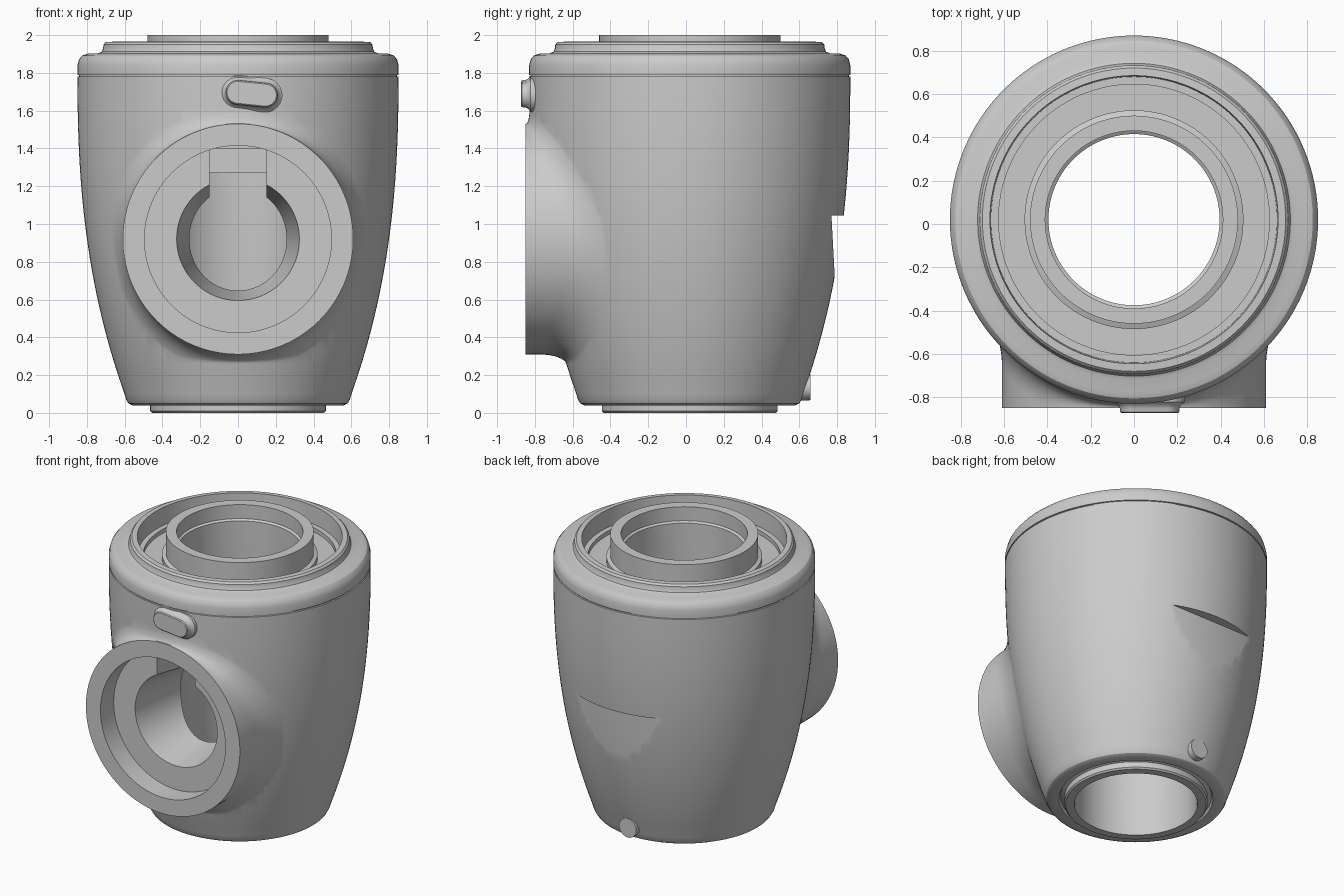
import bpy, bmesh, math
from mathutils import Matrix, Vector

cube = bpy.data.objects.get("Cube")
if cube:
    bpy.data.objects.remove(cube, do_unlink=True)

CY = 0.02             # y of the vertical axis
PORT_Z, FACE_Y = 0.92, -0.85
PORT_R, FILLET = 0.61, 0.14

grey = bpy.data.materials.new("plain_grey")
grey.use_nodes = True
colour = (0.6, 0.6, 0.6, 1)
grey.diffuse_color = colour
grey.node_tree.nodes["Principled BSDF"].inputs["Base Color"].default_value = colour


def finish(name, bm):
    bmesh.ops.remove_doubles(bm, verts=bm.verts, dist=1e-5)
    bmesh.ops.recalc_face_normals(bm, faces=bm.faces)
    mesh = bpy.data.meshes.new(name)
    bm.to_mesh(mesh)
    bm.free()
    obj = bpy.data.objects.new(name, mesh)
    bpy.context.collection.objects.link(obj)
    mesh.materials.append(grey)
    return obj


def loft(bm, rings, loop=False):
    """Skin a list of closed rings of points; returns the vertex rings."""
    vs = [[bm.verts.new(p) for p in ring] for ring in rings]
    pairs = list(zip(vs, vs[1:])) + ([(vs[-1], vs[0])] if loop else [])
    n = len(vs[0])
    for a, b in pairs:
        for i in range(n):
            j = (i + 1) % n
            bm.faces.new((a[i], a[j], b[j], b[i]))
    return vs


def select(obj):
    bpy.ops.object.select_all(action='DESELECT')
    obj.select_set(True)
    bpy.context.view_layer.objects.active = obj


def combine(target, other, operation):
    mod = target.modifiers.new("combine", 'BOOLEAN')
    mod.operation, mod.solver, mod.object = operation, 'EXACT', other
    select(target)
    bpy.ops.object.modifier_apply(modifier=mod.name)
    bpy.data.objects.remove(other, do_unlink=True)


def cone_y(name, r1, r2, y1, y2, z, segments=96):
    bm = bmesh.new()
    place = Matrix.Translation((0, (y1 + y2) / 2, z)) @ Matrix.Rotation(-math.pi / 2, 4, 'X')
    bmesh.ops.create_cone(bm, cap_ends=True, segments=segments, radius1=r1,
                          radius2=r2, depth=y2 - y1, matrix=place)
    return finish(name, bm)


def box(name, low, high):
    low, high = Vector(low), Vector(high)
    bm = bmesh.new()
    size = Matrix.Diagonal((*(high - low), 1))
    bmesh.ops.create_cube(bm, size=1, matrix=Matrix.Translation((low + high) / 2) @ size)
    return finish(name, bm)


def body_radius(z):
    return 0.85 - 0.0686 * max(0, 1.8 - z) ** 2.43


def body_front(x, z):
    return CY - math.sqrt(body_radius(z) ** 2 - x * x)


# Hollow housing: bottom ring, curved wall, cap, channel and raised collar
wall = [(body_radius(z), z) for z in [0.1 + 0.08 * i for i in range(21)]]
profile = (
    [(0.40, 0.0), (0.455, 0.0), (0.465, 0.01), (0.465, 0.05), (0.49, 0.06),
     (0.50, 0.04), (0.56, 0.04), (0.58, 0.05), (0.592, 0.07)]
    + wall
    + [(0.85, 1.78), (0.842, 1.782), (0.842, 1.788), (0.85, 1.79), (0.85, 1.84),
       (0.842, 1.872), (0.825, 1.892), (0.795, 1.902), (0.74, 1.904), (0.722, 1.912),
       (0.714, 1.93), (0.712, 1.95), (0.70, 1.963), (0.665, 1.965), (0.66, 1.84),
       (0.625, 1.84), (0.625, 1.81), (0.505, 1.81), (0.505, 1.84), (0.48, 1.85),
       (0.48, 2.0), (0.41, 2.0), (0.41, 1.9), (0.395, 1.89), (0.395, 0.02)])
STEPS = 128
bm = bmesh.new()
turns = [2 * math.pi * i / STEPS for i in range(STEPS)]
loft(bm, [[(r * math.cos(t), CY + r * math.sin(t), z) for t in turns] for r, z in profile],
     loop=True)
housing = finish("housing", bm)

# Front port, with a fillet flowing onto the curved wall
LEVELS = 9
rings = [[] for _ in range(LEVELS + 1)]
for t in turns:
    c, s = math.cos(t), math.sin(t)
    x, z = PORT_R * c, PORT_Z + PORT_R * s
    ex, ez = (PORT_R + FILLET) * c, max(0.25, PORT_Z + (PORT_R + FILLET) * s)
    root = body_front(x, z)
    p0 = Vector((x, max(FACE_Y + 0.002, root - FILLET), z))
    p1 = Vector((x, root, z))
    p2 = Vector((ex, body_front(ex, ez) + 0.006, ez))
    rings[0].append(Vector((x, FACE_Y, z)))
    for k in range(LEVELS):
        u = k / (LEVELS - 1)
        rings[k + 1].append(p0 * (1 - u) ** 2 + p1 * 2 * u * (1 - u) + p2 * u * u)
bm = bmesh.new()
skin = loft(bm, rings)
bm.faces.new(skin[0])
hub = bm.verts.new((0, -0.5, PORT_Z))
for i in range(STEPS):
    bm.faces.new((skin[-1][i], skin[-1][(i + 1) % STEPS], hub))
combine(housing, finish("port", bm), 'UNION')

# Port recess, tapered hole and keyway slot
combine(housing, cone_y("recess", 0.495, 0.495, -1.0, -0.70, PORT_Z), 'DIFFERENCE')
combine(housing, cone_y("hole", 0.328, 0.245, -0.72, -0.2, PORT_Z), 'DIFFERENCE')
combine(housing, box("keyway", (-0.15, -0.72, 0.95), (0.15, -0.1, 1.27)), 'DIFFERENCE')
combine(housing, box("keyway_top", (-0.15, -0.72, 1.2), (0.15, -0.56, 1.40)), 'DIFFERENCE')

# Flat thumb notch on the back
notch = box("notch", (-0.5, 0.77, 0.6), (0.5, 1.1, 1.045))
for v in notch.data.vertices:
    if v.co.y < 0.9 and v.co.z < 0.8:
        v.co.y += 0.024
combine(housing, notch, 'DIFFERENCE')


# Slanted capsule button above the port
def capsule(r, y):
    points = []
    for end, start in ((Vector((0.145, 0, 1.682)), -90), (Vector((0.0, 0, 1.697)), 90)):
        for i in range(17):
            a = math.radians(start + i * 180 / 16 - 6)
            points.append(end + Vector((r * math.cos(a), y, r * math.sin(a))))
    return points


bm = bmesh.new()
skin = loft(bm, [capsule(r, y) for r, y in
                 ((0.058, -0.873), (0.064, -0.868), (0.066, -0.85), (0.072, -0.836),
                  (0.09, -0.822), (0.09, -0.7))])
bm.faces.new(skin[0])
bm.faces.new(skin[-1])
button = finish("button", bm)

# Small peg low on the back
peg = cone_y("back_peg", 0.07, 0.068, 0.5, 0.66, 0.135, 32)

for obj in (housing, button, peg):
    select(obj)
    bpy.ops.object.shade_smooth_by_angle(angle=math.radians(30))
